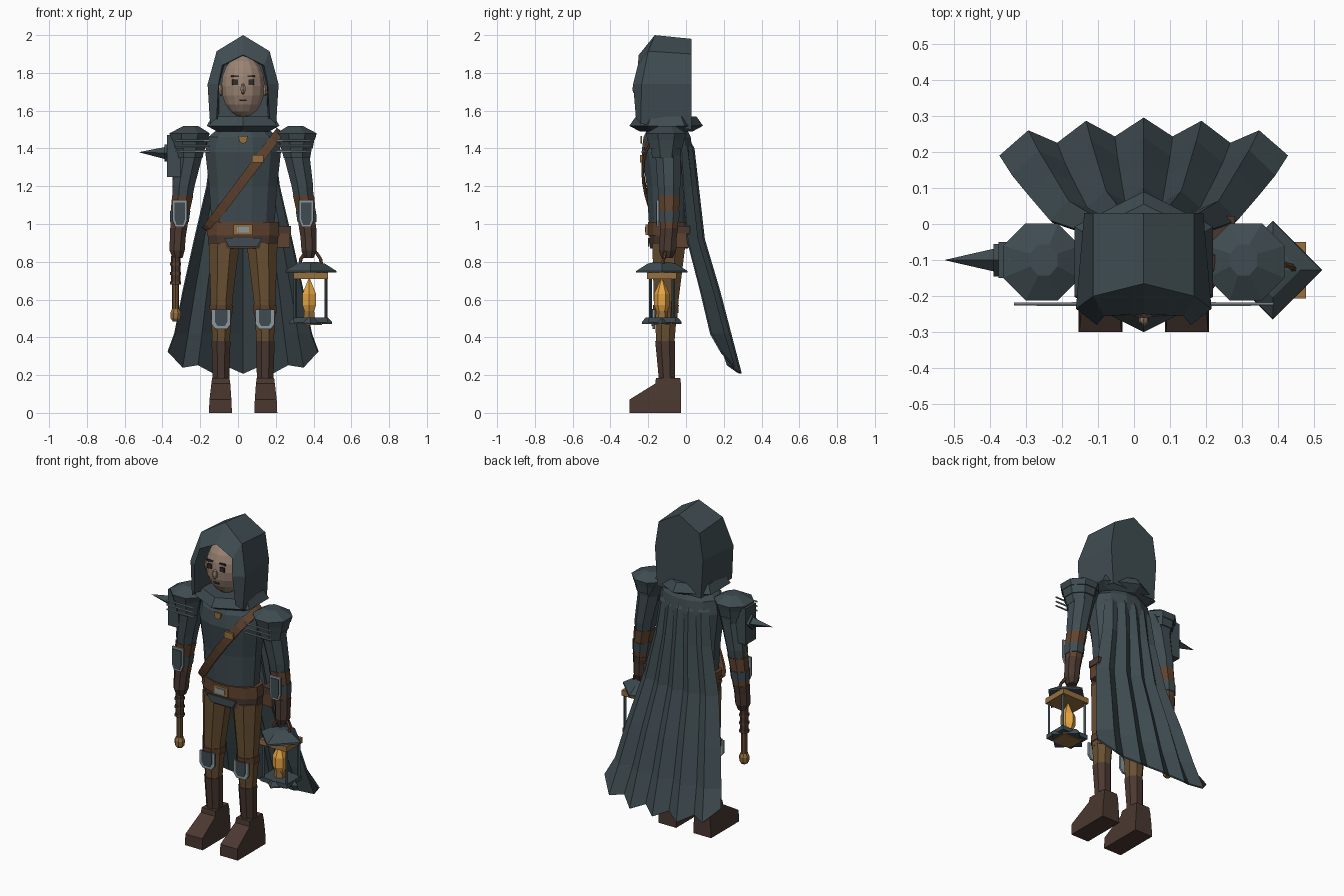
import bpy, bmesh
from math import sin, cos, pi, sqrt
from mathutils import Vector

if "Cube" in bpy.data.objects:
    bpy.data.objects.remove(bpy.data.objects["Cube"])

C = 0.027  # body centre line in x


def material(name, *rgb):
    m = bpy.data.materials.new(name)
    m.use_nodes = True
    m.diffuse_color = (*rgb, 1)
    m.node_tree.nodes["Principled BSDF"].inputs["Base Color"].default_value = (*rgb, 1)
    return m


SLATE = material("slate cloth", .05, .072, .082)
SKIN = material("skin", .33, .23, .175)
TAN = material("tan trousers", .14, .078, .032)
DARK = material("dark leather", .068, .04, .03)
BELT = material("brown leather", .115, .055, .028)
BRASS = material("brass", .3, .16, .05)
FLAME = material("flame", .85, .4, .06)
STEEL = material("pale steel", .26, .31, .34)
INK = material("dark features", .03, .025, .022)


def finish(name, bm, mat):
    bmesh.ops.recalc_face_normals(bm, faces=bm.faces)
    me = bpy.data.meshes.new(name)
    bm.to_mesh(me)
    bm.free()
    me.materials.append(mat)
    ob = bpy.data.objects.new(name, me)
    bpy.context.collection.objects.link(ob)
    return ob


def loft(name, rings, mat, closed=True, caps=True):
    bm = bmesh.new()
    rows = [[bm.verts.new(p) for p in r] for r in rings]
    n = len(rows[0])
    for a, b in zip(rows, rows[1:]):
        for i in range(n if closed else n - 1):
            j = (i + 1) % n
            bm.faces.new((a[i], a[j], b[j], b[i]))
    if caps:
        bm.faces.new(rows[0])
        bm.faces.new(rows[-1])
    return finish(name, bm, mat)


def stack(name, rows, mat, n=8, turn=None):
    """Rows of (z, x, y, half width, half depth) joined into a column."""
    off = pi / n if turn is None else turn
    k = 1 / cos(pi / n) if turn is None else 1
    return loft(name, [[(x + k * rx * cos(off + 2 * pi * i / n), y + k * ry * sin(off + 2 * pi * i / n), z)
                        for i in range(n)] for z, x, y, rx, ry in rows], mat)


def box(name, c, h, mat):
    x, y, z = c
    return stack(name, [(z - h[2], x, y, h[0], h[1]), (z + h[2], x, y, h[0], h[1])], mat, 4)


def spar(name, p, q, r1, r2, mat, n=6):
    p, q = Vector(p), Vector(q)
    d = q - p
    bm = bmesh.new()
    bmesh.ops.create_cone(bm, cap_ends=True, segments=n, radius1=r1, radius2=r2, depth=d.length)
    ob = finish(name, bm, mat)
    ob.rotation_mode = 'QUATERNION'
    ob.rotation_quaternion = d.to_track_quat('Z', 'Y')
    ob.location = (p + q) / 2
    return ob


def plate(name, outline, y, thick, mat):
    """Flat front-facing polygon with a little thickness."""
    return loft(name, [[(x, yy, z) for x, z in outline] for yy in (y - thick, y)], mat)


def ellipsoid(name, c, size, mat, seg=8, rings=6):
    bm = bmesh.new()
    bmesh.ops.create_uvsphere(bm, u_segments=seg, v_segments=rings, radius=1)
    for v in bm.verts:
        v.co = [a + b * s for a, b, s in zip(c, v.co, size)]
    return finish(name, bm, mat)


# Hood: inner lining, rim, outer crease and flat back
def arch(half):
    return [(C + x, y, z) for x, y, z in half] + [(C - x, y, z) for x, y, z in half[-2::-1]]


loft("hood", [arch(h) for h in (
    [(.13, -.12, 1.54), (.125, -.12, 1.74), (.1, -.12, 1.84), (0, -.12, 1.89)],
    [(.14, -.265, 1.56), (.13, -.28, 1.74), (.11, -.255, 1.84), (0, -.25, 1.895)],
    [(.175, -.24, 1.53), (.188, -.235, 1.74), (.14, -.2, 1.915), (0, -.165, 2)],
    [(.15, .03, 1.5), (.165, .03, 1.74), (.14, .03, 1.9), (0, .03, 1.98)])], SLATE, closed=False)

# Head and face
HEAD, HS = (C, -.15, 1.73), (.118, .112, .165)
ellipsoid("head", HEAD, HS, SKIN, 14, 10)


def face_y(x, z):
    return HEAD[1] - HS[1] * sqrt(1 - (x / HS[0]) ** 2 - ((z - HEAD[2]) / HS[2]) ** 2)


ellipsoid("nose", (C, -.263, 1.715), (.016, .022, .03), SKIN, 6, 4)
box("mouth", (C, face_y(0, 1.655), 1.655), (.018, .0045, .004), INK)
for s, side in ((1, "left"), (-1, "right")):
    box(side + "_eye", (C + s * .043, face_y(.043, 1.75), 1.75), (.015, .0045, .014), INK)
    box(side + "_eyebrow", (C + s * .043, face_y(.04, 1.78), 1.782), (.021, .0045, .005), INK)
    ellipsoid(side + "_ear", (C + s * .118, -.17, 1.71), (.014, .025, .035), SKIN, 6, 4)

# Collar, torso, hips and belt
stack("collar", [(1.49, C, -.105, .16, .14), (1.52, C, -.105, .222, .195), (1.57, C, -.105, .19, .16)],
      SLATE, 6, pi / 2)
stack("torso", [(.98, C, -.095, .165, .1), (1.2, C, -.093, .18, .115), (1.38, C, -.1, .2, .135),
                (1.46, C, -.1, .185, .125), (1.53, C, -.1, .1, .09)], SLATE, 12)
stack("hips", [(.87, C, -.09, .18, .1), (.94, C, -.09, .188, .105)], DARK, 12)
stack("belt", [(.94, C, -.09, .192, .112), (1.01, C, -.092, .188, .11)], BELT, 12)
plate("belt_flap", [(C - .1, .925), (C + .1, .925), (C + .075, .88), (C - .075, .88)], -.192, .009, SLATE)
box("belt_buckle", (C, -.208, .97), (.05, .006, .028), BRASS)
box("belt_buckle_centre", (C, -.213, .97), (.032, .004, .015), STEEL)
box("belt_pouch", (.24, -.02, .93), (.034, .038, .055), BELT)
box("belt_pouch_flap", (.243, -.02, .97), (.037, .042, .02), DARK)
plate("collar_clasp", [(C - .025, 1.465), (C + .025, 1.465), (C + .018, 1.435), (C, 1.425), (C - .018, 1.435)],
      -.232, .009, BRASS)

# Diagonal chest strap wrapped over the front
strap = []
for w in (-.025, .025):
    strap.append([])
    for i in range(15):
        a = pi * (.97 + 1.06 * i / 14)
        dx = .195 * cos(a)
        strap[-1].append((C + dx - .8 * w, -.1 + (.125 + .035 * cos(a)) * sin(a), 1.23 + 1.33 * dx + .6 * w))
ob = loft("chest_strap", strap, BELT, closed=False, caps=False)
ob.modifiers.new("thickness", 'SOLIDIFY').thickness = .014
ob.modifiers["thickness"].offset = 0
buckle = box("strap_buckle", (.105, -.237, 1.345), (.03, .006, .02), BRASS)

# Pleated cape with a ragged hem
cape = []
for z, y, hw, depth in ((1.5, -.01, .14, .008), (1.4, .045, .17, .014), (1.2, .068, .195, .025),
                        (.92, .1, .26, .035), (.65, .18, .32, .045), (.42, .24, .365, .05), (.21, .295, .4, .05)):
    row = []
    for k in range(11):
        u, valley = k / 5 - 1, k % 2 == 0
        hem = (.08 * u ** 4 + .035 * valley) if z < .3 else 0
        row.append((C + hw * u, y - depth * valley - .055 * u * u, z + hem))
    cape.append(row)
ob = loft("cape", cape, SLATE, closed=False, caps=False)
ob.modifiers.new("thickness", 'SOLIDIFY').thickness = .01

# Limbs and armour, once per side
for s, side in ((1, "left"), (-1, "right")):
    def limb(part, rows, mat, n=8, turn=None):
        return stack(side + "_" + part, [(z, C + s * d, y, rx, ry) for z, d, y, rx, ry in rows], mat, n, turn)

    def shield(part, d, z, w, h, y, mat):
        out = [(-w, h), (w, h), (w, -.5 * h), (.6 * w, -h), (-.6 * w, -h), (-w, -.5 * h)]
        return plate(side + "_" + part, [(C + s * d + a, z + b) for a, b in out], y, .012, mat)

    # Legs and boots
    limb("thigh", [(.5, .116, -.107, .054, .06), (.6, .114, -.105, .058, .066), (.9, .1, -.09, .082, .088)], TAN)
    limb("knee_strap", [(.53, .116, -.107, .06, .066), (.57, .115, -.106, .062, .068)], BELT)
    limb("shin", [(.34, .117, -.11, .044, .046), (.52, .116, -.107, .054, .058)], TAN)
    limb("boot_shaft", [(.16, .117, -.1, .043, .042), (.38, .117, -.11, .05, .053)], DARK)
    limb("boot", [(0, .12, -.163, .061, .137), (.07, .12, -.163, .058, .137),
                  (.155, .118, -.095, .05, .068), (.185, .118, -.095, .046, .064)], DARK, 4)
    shield("knee_plate", .116, .495, .05, .052, -.165, STEEL)
    shield("knee_plate_centre", .116, .505, .033, .045, -.17, SLATE)

    # Arms and gloves
    limb("sleeve", [(1.12, .322, -.09, .05, .052), (1.2, .314, -.09, .057, .06),
                    (1.38, .28, -.095, .07, .068), (1.46, .23, -.1, .06, .065)], SLATE)
    limb("bracer", [(.96, .342, -.09, .043, .045), (1.06, .334, -.09, .05, .052),
                    (1.15, .32, -.09, .056, .058)], BELT)
    limb("bracer_band", [(1.01, .338, -.09, .05, .053), (1.07, .333, -.09, .054, .056)], SLATE)
    shield("bracer_plate", .335, 1.055, .038, .072, -.143, STEEL)
    shield("bracer_plate_centre", .335, 1.055, .028, .06, -.148, SLATE)
    limb("glove", [(.82, .347, -.1, .026, .03), (.86, .349, -.098, .04, .046),
                   (.93, .346, -.094, .042, .045), (.98, .342, -.09, .046, .048)], DARK)

    # Layered shoulder plates with rods across the front
    for i, (lo, hi, r) in enumerate(((1.35, 1.42, .082), (1.4, 1.46, .095), (1.445, 1.49, .107))):
        limb("shoulder_plate_%d" % i, [(lo, .285, -.105, r - .012, r - .008), (hi - .01, .283, -.105, r, r),
                                       (hi + .03, .277, -.1, r * .35, r * .4)], SLATE)
        z = 1.385 + .028 * i
        spar(side + "_shoulder_rod_%d" % i, (C + s * .175, -.222, z), (C + s * .36, -.222, z), .006, .005, STEEL)

# Spiked hammer held in the right hand
HX, HY = -.33, -.1
spar("hammer_handle", (HX, HY, .5), (HX, HY, 1.49), .019, .017, TAN, 8)
spar("hammer_grip", (HX, HY, .68), (HX, HY, .83), .025, .025, DARK, 8)
for i in range(3):
    spar("grip_ring_%d" % i, (HX, HY, .68 + .05 * i), (HX, HY, .695 + .05 * i), .029, .029, BELT, 8)
stack("hammer_pommel", [(z, HX, HY, r, r) for z, r in ((.485, .016), (.5, .026), (.53, .028), (.55, .02))], BRASS)
box("hammer_head", (-.34, HY, 1.36), (.035, .05, .112), SLATE)
spar("hammer_spike_base", (-.37, HY, 1.375), (-.39, HY, 1.375), .045, .045, SLATE, 4)
spar("hammer_spike", (-.36, HY, 1.375), (-.522, HY, 1.38), .038, .001, SLATE, 4)

# Lantern hanging from the left hand
LX, LY = .385, -.128
stack("lantern_roof", [(.742, LX, LY, .137, .137), (.752, LX, LY, .135, .135), (.79, LX, LY, .075, .075),
                       (.8, LX, LY, .03, .03)], SLATE, 4, 0)
box("lantern_top_frame", (LX, LY, .725), (.092, .078, .017), BRASS)
stack("lantern_base", [(.47, LX, LY, .112, .105), (.482, LX, LY, .112, .105), (.505, LX, LY, .09, .085)],
      SLATE, 4, 0)
box("lantern_base_frame", (LX, LY, .492), (.09, .072, .013), SLATE)
box("lantern_underside", (LX, LY, .474), (.06, .055, .008), BRASS)
for sx in (-1, 1):
    for sy in (-1, 1):
        x, y = LX + sx * .081, LY + sy * .06
        spar("lantern_post", (x, y, .5), (x, y, .715), .009, .009, SLATE, 4)
stack("lantern_flame", [(z, LX - .008, LY, r, r) for z, r in
                        ((.53, .022), (.57, .036), (.63, .036), (.68, .016), (.71, .004))], FLAME, 6)
stack("lantern_candle", [(.5, LX - .008, LY, .03, .03), (.54, LX - .008, LY, .026, .026)], BRASS, 6)
arc = [(LX + .06 * cos(pi * i / 6), LY + .02 * sin(pi * i / 6), .77 + .09 * sin(pi * i / 6)) for i in range(7)]
for i, (p, q) in enumerate(zip(arc, arc[1:])):
    spar("lantern_handle_%d" % i, p, q, .009, .009, BELT, 6)
